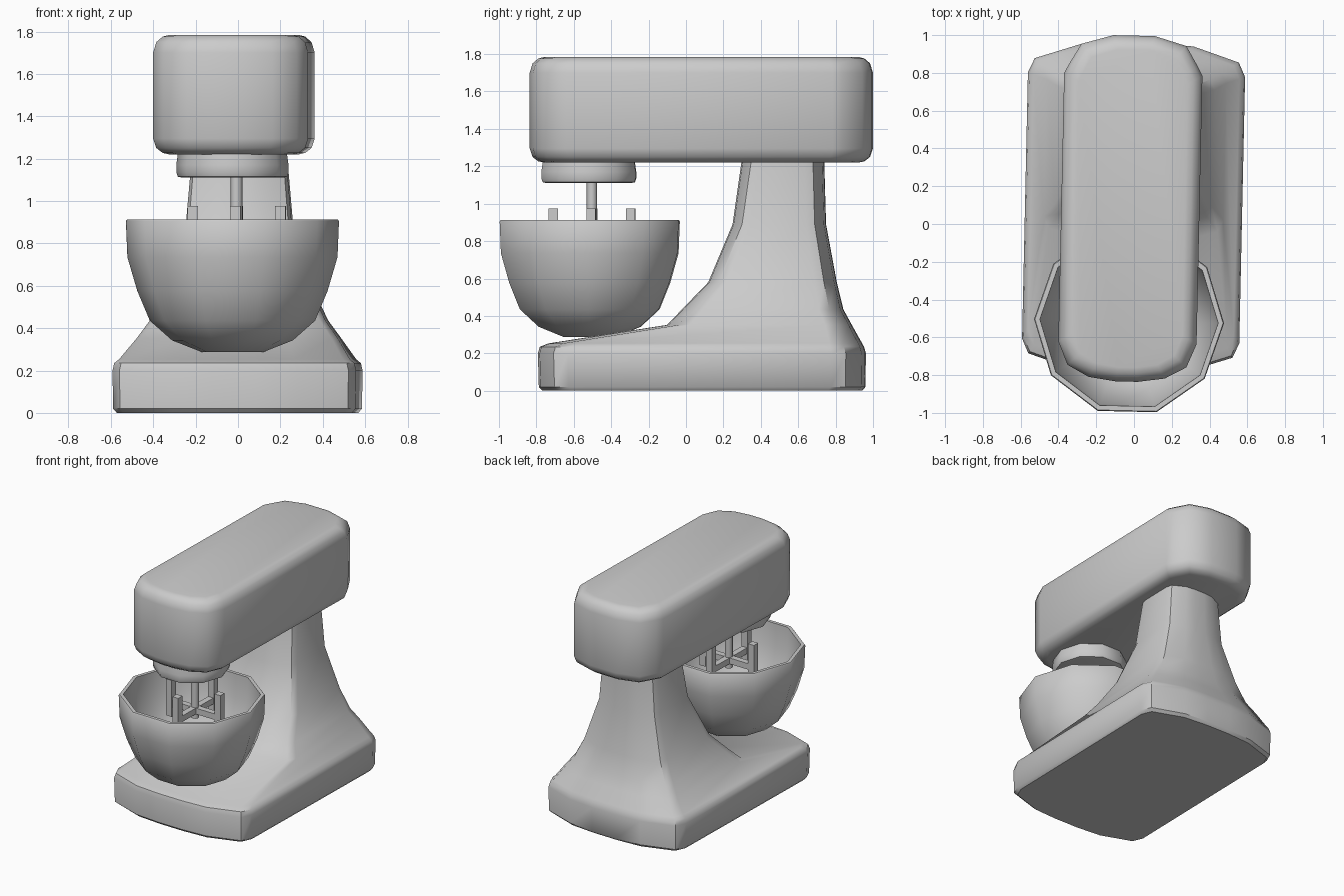
import bpy, bmesh, math
from mathutils import Matrix

if "Cube" in bpy.data.objects:
    bpy.data.objects.remove(bpy.data.objects["Cube"])

TURN = Matrix.Rotation(math.radians(-1.25), 4, 'Z')   # whole model is turned slightly


def finish(name, bm, angle=50):
    bmesh.ops.recalc_face_normals(bm, faces=bm.faces)
    bm.transform(TURN)
    me = bpy.data.meshes.new(name)
    bm.to_mesh(me)
    bm.free()
    ob = bpy.data.objects.new(name, me)
    bpy.context.collection.objects.link(ob)
    bpy.ops.object.select_all(action='DESELECT')
    ob.select_set(True)
    bpy.context.view_layer.objects.active = ob
    bpy.ops.object.shade_smooth_by_angle(angle=math.radians(angle))
    return ob


def loft(name, rings, angle=50):
    """Skin a stack of equal-length point rings and cap both ends."""
    bm = bmesh.new()
    vs = [[bm.verts.new(p) for p in r] for r in rings]
    n = len(vs[0])
    for a, b in zip(vs, vs[1:]):
        for i in range(n):
            j = (i + 1) % n
            bm.faces.new((a[i], a[j], b[j], b[i]))
    bm.faces.new(vs[0][::-1])
    bm.faces.new(vs[-1])
    return finish(name, bm, angle)


# corner shapes: (fraction of half width, fraction of corner depth)
SOFT = [(1, 1), (.94, .55), (.52, .08), (.18, 0)]
FULL = [(1, 1), (.93, .76), (.76, .24), (.3, 0)]


def outline(hw, y0, y1, z, c, cx=0, front=SOFT, back=SOFT):
    right = [(hw * f, y0 + c * d) for f, d in reversed(front)]
    right += [(hw * f, y1 - c * d) for f, d in back]
    left = [(-x, y) for x, y in reversed(right)]
    return [(x + cx, y, z) for x, y in right + left]


def lathe(name, profile, cx, cy, n=10):
    return loft(name, [[(cx + r * math.cos(math.tau * i / n), cy + r * math.sin(math.tau * i / n), z)
                        for i in range(n)] for r, z in profile])


def add_box(bm, size, centre):
    bmesh.ops.create_cube(bm, size=1, matrix=Matrix.Translation(centre) @ Matrix.Diagonal((*size, 1)))


# base flowing up into the column: half width, front y, back y, z, corner depth
stand = [(.555, -.765, .94, 0, .17), (.572, -.785, .957, .02, .17), (.575, -.79, .96, .2, .17),
         (.567, -.78, .95, .235, .17), (.545, -.735, .94, .253, .16), (.475, -.1, .885, .352, .13),
         (.415, -.02, .84, .435, .12), (.345, .12, .805, .58, .11), (.25, .25, .748, .89, .1),
         (.22, .30, .738, 1.24, .1)]
loft("base_and_column", [outline(*s, cx=-.004) for s in stand], 40)

# motor head, edges rounded by inset rings: inset, z
head = [(.075, 1.22), (.045, 1.227), (.015, 1.25), (0, 1.295), (0, 1.70), (.015, 1.75), (.045, 1.776), (.075, 1.784)]
HEAD_FRONT = [(1, 1), (.86, .4), (.55, .1), (.16, 0)]
loft("motor_head", [outline(.366 - i, -.835 + i, .997 - i, z, .205 - i * .4, -.021, HEAD_FRONT, FULL)
                    for i, z in head])

# collar under the head
lathe("drive_collar", [(.235, 1.11), (.258, 1.115), (.265, 1.135), (.265, 1.17), (.255, 1.24)], -.015, -.52)

# hollow ten-sided bowl: down the inside is a second run of the outer curve
outer = [(.145, .287), (.285, .342), (.39, .435), (.449, .575), (.496, .735), (.503, .905), (.498, .912)]
inner = [(.472, .912), (.464, .735), (.418, .585), (.36, .455), (.26, .37), (.13, .318)]
lathe("mixing_bowl", outer + inner, -.015, -.515)

# drive shaft
bx, by = .004, -.503
lathe("drive_shaft", [(.028, .74), (.028, 1.13)], bx, by, 8)

# beater: crossed arms with an upright at each end
bm = bmesh.new()
add_box(bm, (.42, .045, .045), (bx, by, .80))
add_box(bm, (.045, .42, .045), (bx, by, .80))
for k in range(4):
    a = k * math.pi / 2
    add_box(bm, (.05, .05, .275), (bx + .207 * math.cos(a), by + .207 * math.sin(a), .838))
finish("beater", bm, 30)
